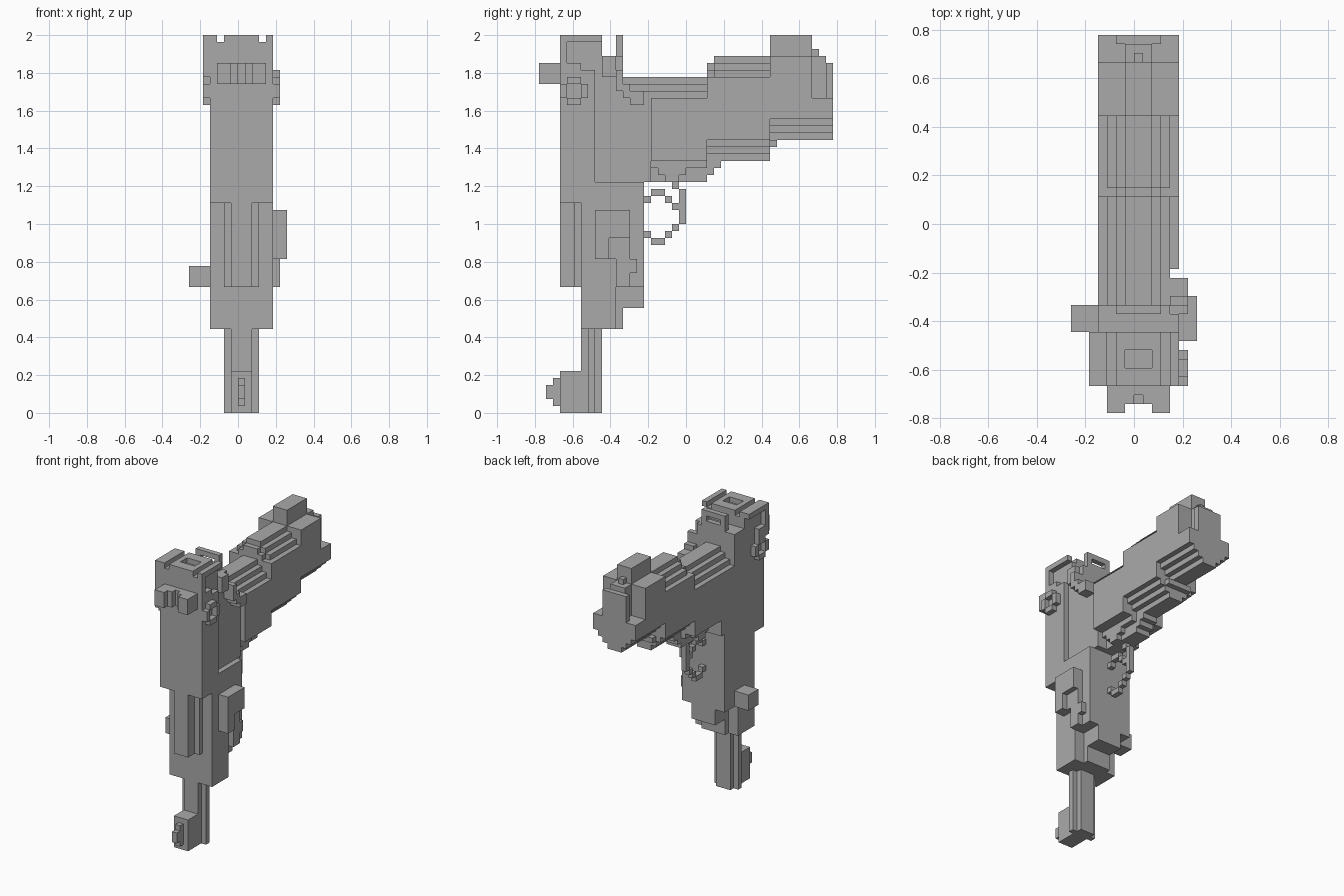
import bpy
import bmesh
from mathutils import Vector

if "Cube" in bpy.data.objects:
    bpy.data.objects.remove(bpy.data.objects["Cube"])

U = 2 / 54  # one block of the grid

grey = bpy.data.materials.new("plain_grey")
grey.use_nodes = True
grey.diffuse_color = (0.4, 0.4, 0.4, 1)
grey.node_tree.nodes["Principled BSDF"].inputs["Base Color"].default_value = (0.4, 0.4, 0.4, 1)


def part(name, *boxes):
    """Make one object from boxes given as (x range, y range, z range) in blocks."""
    bm = bmesh.new()
    for spans in boxes:
        low = Vector([s[0] for s in spans])
        high = Vector([s[1] for s in spans])
        made = bmesh.ops.create_cube(bm, size=1)
        for v in made["verts"]:
            v.co = U * Vector([(low[i] + high[i]) / 2 + v.co[i] * (high[i] - low[i])
                               for i in range(3)])
    mesh = bpy.data.meshes.new(name)
    bm.to_mesh(mesh)
    bm.free()
    mesh.materials.append(grey)
    obj = bpy.data.objects.new(name, mesh)
    bpy.context.scene.collection.objects.link(obj)
    return obj


FULL, MID, CORE, PIN = (-4, 5), (-2, 3), (-1, 2), (0, 1)

# Receiver with a slot along its right side
part("receiver",
     ((-4, 4), (-18, -9), (30, 51)),
     ((4, 5), (-18, -13), (30, 49)),
     ((4, 5), (-18, -6), (30, 33)),
     ((4, 5), (-12, -10), (48, 51)),
     ((-4, 4), (-9, -5), (33, 45)))

# Lower housing with stepped end
part("lower_housing",
     (FULL, (-15, -6), (18, 33)),
     (FULL, (-15, -10), (12, 18)),
     (MID, (-10, -9), (12, 18)),
     (MID, (-9, -6), (15, 18)))

part("front_rib",
     (CORE, (-18, -15), (18, 30)),
     (MID, (-16, -15), (18, 30)))

# Barrel and muzzle sight
part("barrel",
     (CORE, (-15, -12), (0, 12)),
     (MID, (-14, -13), (0, 12)))
part("muzzle_sight",
     (CORE, (-18, -15), (0, 6)),
     (PIN, (-19, -18), (1, 5)),
     (PIN, (-20, -19), (2, 4)))

# Upper cap: a plate with a square well, flanked by rails
part("cap",
     ((-4, 4), (-18, -12), (51, 53)),
     ((-2, -1), (-18, -12), (53, 54)),
     ((2, 3), (-18, -12), (53, 54)),
     (CORE, (-18, -16), (53, 54)),
     (CORE, (-14, -12), (53, 54)))
for side, outer, rail in (("left", (-5, -4), (-5, -3)), ("right", (4, 5), (4, 5))):
    part(side + "_bracket",
         (rail, (-18, -12), (53, 54)),
         (outer, (-18, -17), (50, 53)),
         (outer, (-18, -15), (48, 50)))

# Small rings on both sides
for side, xs in (("left", (-5, -4)), ("right", (5, 6))):
    part(side + "_ring",
         (xs, (-18, -17), (45, 47)),
         (xs, (-15, -14), (45, 47)),
         (xs, (-17, -15), (44, 45)),
         (xs, (-17, -15), (47, 48)))

part("front_bracket",
     ((-3, -1), (-21, -18), (47, 50)),
     ((2, 4), (-21, -18), (47, 50)),
     (CORE, (-19, -18), (47, 50)),
     ((-1, 0), (-20, -19), (47, 50)),
     ((1, 2), (-20, -19), (47, 50)))

# Square peep frame
part("peep_sight",
     ((-2, -1), (-10, -9), (51, 54)),
     ((2, 3), (-10, -9), (51, 54)),
     (CORE, (-10, -9), (51, 52)),
     (CORE, (-10, -9), (53, 54)))

part("side_lever",
     ((4, 6), (-10, -9), (46, 49)),
     ((4, 6), (-9, -8), (45, 47)),
     ((4, 6), (-8, -6), (44, 46)))


# Long arm in three sections, with edges stepped in one block at a time
def stepped(inset, y, low, high, flip):
    boxes = []
    for i in range(1, 4):
        z = (low - i, low - i + 1) if flip else (high + i - 1, high + i)
        boxes.append(((-4 + i, 5 - i), y, z))
    return boxes


part("arm_inner", (FULL, (-5, 3), (36, 45)),
     *stepped(1, (-9, 3), 36, 45, False))
part("arm_middle", (FULL, (3, 12), (39, 48)),
     *stepped(1, (4, 12), 39, 48, False),
     *stepped(1, (3, 4), 39, 47, False),
     *stepped(1, (3, 12), 39, 48, True))
part("arm_outer", (FULL, (12, 18), (42, 51)),
     (FULL, (18, 21), (42, 45)),
     (MID, (12, 13), (38, 39)),
     *stepped(1, (12, 21), 42, 51, True))
part("arm_top_block", (CORE, (12, 18), (51, 54)))

part("end_catch",
     (CORE, (18, 20), (45, 51)),
     (MID, (20, 21), (45, 50)),
     (PIN, (18, 19), (51, 52)))

part("arm_underside",
     (CORE, (-6, 3), (33, 36)),
     (MID, (-6, 3), (35, 36)),
     (CORE, (3, 4), (34, 36)),
     (CORE, (4, 5), (35, 36)),
     (MID, (-3, -1), (33, 36)),
     (MID, (-4, 0), (34, 35)))

# Thin curved guard
part("trigger_guard",
     (PIN, (-2, -1), (32, 33)),
     (PIN, (-1, 0), (27, 32)),
     (PIN, (-2, -1), (29, 30)),
     (PIN, (-3, -2), (30, 31)),
     (PIN, (-5, -3), (31, 32)),
     (PIN, (-6, -5), (30, 31)),
     (PIN, (-2, -1), (26, 27)),
     (PIN, (-3, -2), (25, 26)),
     (PIN, (-5, -3), (24, 25)),
     (PIN, (-6, -5), (25, 26)))

# Side fittings
part("right_latch",
     ((5, 7), (-13, -8), (25, 29)),
     ((5, 7), (-13, -11), (22, 25)),
     ((5, 6), (-11, -8), (22, 25)),
     ((5, 6), (-8, -7), (20, 22)),
     ((5, 6), (-10, -8), (18, 22)))
part("left_knob", ((-7, -4), (-12, -9), (18, 21)))
